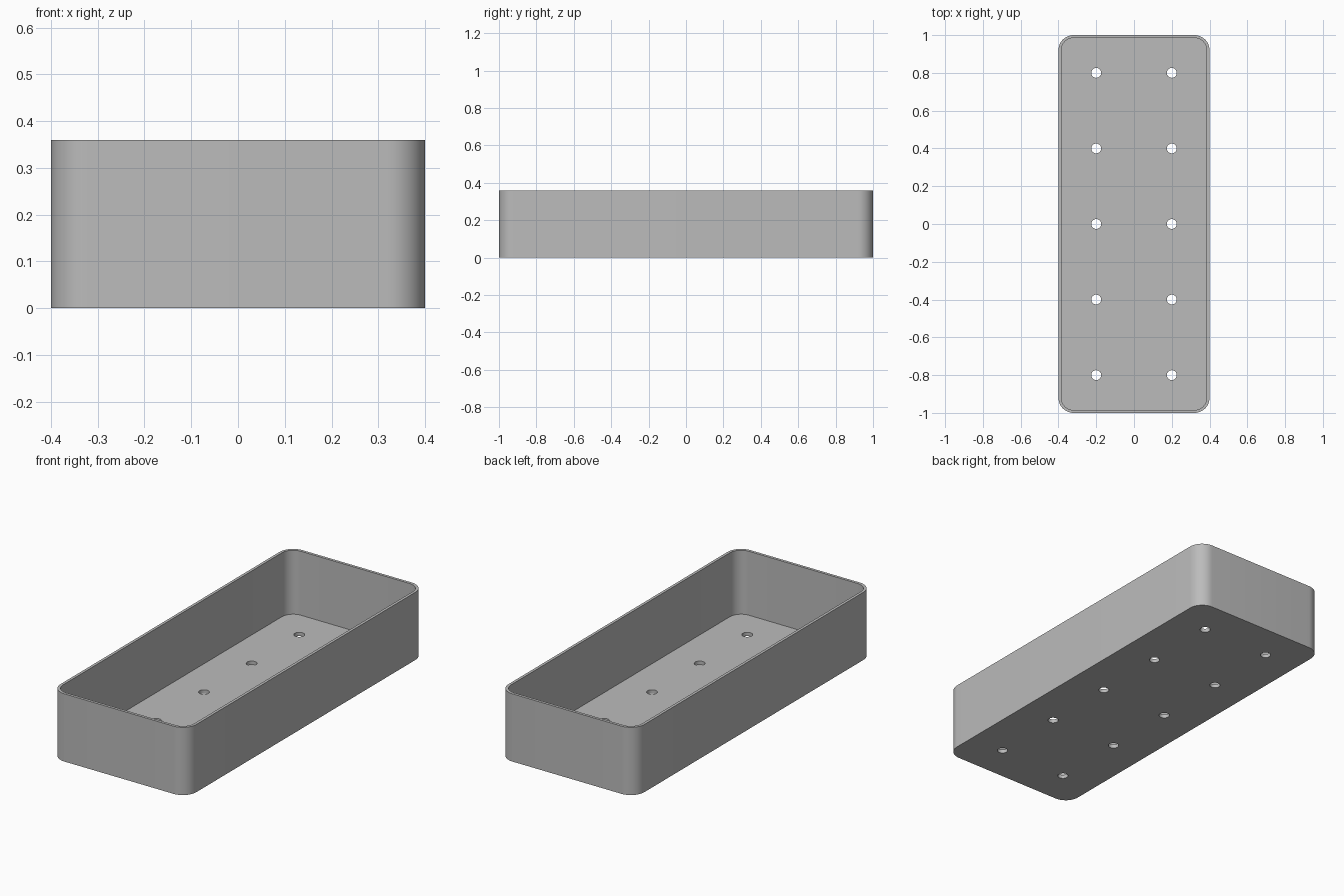
import bpy, bmesh, math

cube = bpy.data.objects.get("Cube")
if cube:
    bpy.data.objects.remove(cube, do_unlink=True)

WIDTH, LENGTH, HEIGHT = 0.8, 2.0, 0.36
RADIUS, WALL, FLOOR = 0.08, 0.015, 0.02
HOLE_RADIUS = 0.026

grey = bpy.data.materials.new("plain grey")
grey.use_nodes = True
colour = (0.5, 0.5, 0.5, 1)
grey.diffuse_color = colour
grey.node_tree.nodes["Principled BSDF"].inputs["Base Color"].default_value = colour


def rounded_outline(width, length, radius, steps=12):
    """Points round a rectangle with arc corners, anticlockwise."""
    points = []
    for corner, (sx, sy) in enumerate([(1, 1), (-1, 1), (-1, -1), (1, -1)]):
        for i in range(steps + 1):
            a = math.pi / 2 * (corner + i / steps)
            points.append((sx * (width / 2 - radius) + radius * math.cos(a),
                           sy * (length / 2 - radius) + radius * math.sin(a)))
    return points


def prism(name, outlines, low, high):
    """One object holding an upright prism for each outline."""
    bm = bmesh.new()
    for outline in outlines:
        bottom = [bm.verts.new((x, y, low)) for x, y in outline]
        top = [bm.verts.new((x, y, high)) for x, y in outline]
        bm.faces.new(bottom[::-1])
        bm.faces.new(top)
        for i in range(len(outline)):
            j = (i + 1) % len(outline)
            bm.faces.new((bottom[i], bottom[j], top[j], top[i]))
    mesh = bpy.data.meshes.new(name)
    bm.to_mesh(mesh)
    bm.free()
    mesh.materials.append(grey)
    obj = bpy.data.objects.new(name, mesh)
    bpy.context.collection.objects.link(obj)
    return obj


def circle(cx, cy, radius, sides=32):
    turn = 2 * math.pi / sides
    return [(cx + radius * math.cos(i * turn), cy + radius * math.sin(i * turn))
            for i in range(sides)]


# Solid tray body, then the cavity and the drain holes to cut from it
tray = prism("planter_tray", [rounded_outline(WIDTH, LENGTH, RADIUS)], 0, HEIGHT)
cavity = prism("cavity_cutter", [rounded_outline(
    WIDTH - 2 * WALL, LENGTH - 2 * WALL, RADIUS - WALL)], FLOOR, HEIGHT + 0.1)
holes = prism("drain_hole_cutter", [circle(0.2 * side, 0.4 * row, HOLE_RADIUS)
              for side in (-1, 1) for row in range(-2, 3)], -0.1, FLOOR + 0.1)

bpy.ops.object.select_all(action='DESELECT')
tray.select_set(True)
bpy.context.view_layer.objects.active = tray
for cutter in (cavity, holes):
    cut = tray.modifiers.new(cutter.name, 'BOOLEAN')
    cut.operation = 'DIFFERENCE'
    cut.solver = 'EXACT'
    cut.object = cutter
    bpy.ops.object.modifier_apply(modifier=cut.name)
    bpy.data.objects.remove(cutter, do_unlink=True)

# Smooth corners and holes, crisp rim and floor edges
bpy.ops.object.shade_smooth_by_angle(angle=math.radians(30))
